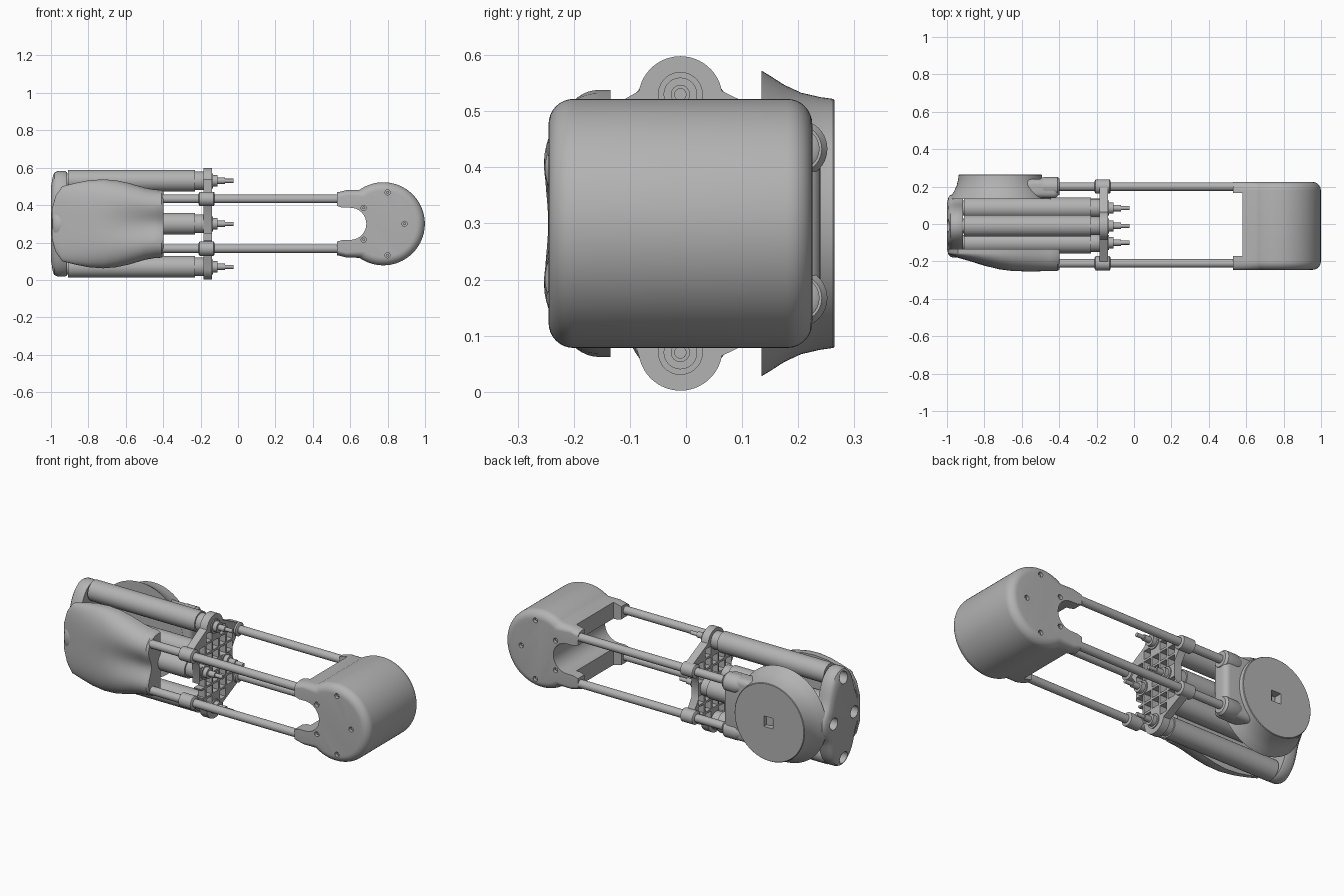
import bpy, bmesh, math
from mathutils import Vector

cube = bpy.data.objects.get("Cube")
if cube:
    bpy.data.objects.remove(cube)

gray = bpy.data.materials.new("plain_gray")
gray.use_nodes = True
gray.diffuse_color = (0.45, 0.45, 0.45, 1)
gray.node_tree.nodes["Principled BSDF"].inputs["Base Color"].default_value = gray.diffuse_color

MID = 0.3                                    # height of the long axis
MOTORS = [(-0.01, 0.53), (-0.01, 0.07), (0.085, MID), (-0.1, MID)]
RODS = [(y, MID + s * 0.133) for y in (-0.21, 0.2) for s in (-1, 1)]
parts = []


def finish(name, bm):
    bmesh.ops.recalc_face_normals(bm, faces=bm.faces)
    mesh = bpy.data.meshes.new(name)
    bm.to_mesh(mesh)
    bm.free()
    mesh.materials.append(gray)
    obj = bpy.data.objects.new(name, mesh)
    bpy.context.collection.objects.link(obj)
    parts.append(obj)
    return obj


def add_loft(bm, rings):
    """Skin closed rings of equal length and cap both ends."""
    rows = [[bm.verts.new(p) for p in ring] for ring in rings]
    n = len(rows[0])
    for a, b in zip(rows, rows[1:]):
        for i in range(n):
            j = (i + 1) % n
            bm.faces.new((a[i], a[j], b[j], b[i]))
    bm.faces.new(rows[0])
    bm.faces.new(rows[-1])


def loft(name, rings):
    bm = bmesh.new()
    add_loft(bm, rings)
    return finish(name, bm)


def circle(axis, u, v, pos, r, n=40):
    pts = []
    for i in range(n):
        a = math.tau * i / n
        p, q = u + r * math.cos(a), v + r * math.sin(a)
        pts.append((pos, p, q) if axis == "x" else (p, pos, q))
    return pts


def turned(name, axis, spots, profile, n=40):
    """Round parts along an axis; the profile lists (position, radius)."""
    bm = bmesh.new()
    for u, v in spots:
        add_loft(bm, [circle(axis, u, v, pos, r, n) for pos, r in profile])
    return finish(name, bm)


def boxes(name, items):
    bm = bmesh.new()
    for low, high in items:
        low, high = Vector(low), Vector(high)
        made = bmesh.ops.create_cube(bm, size=1)["verts"]
        bmesh.ops.scale(bm, vec=high - low, verts=made)
        bmesh.ops.translate(bm, vec=(low + high) / 2, verts=made)
    return finish(name, bm)


def apply(obj, mod):
    bpy.context.view_layer.objects.active = obj
    bpy.ops.object.modifier_apply(modifier=mod.name)


def cut(obj, cutter):
    mod = obj.modifiers.new("cut", "BOOLEAN")
    mod.operation, mod.solver, mod.object = "DIFFERENCE", "EXACT", cutter
    apply(obj, mod)
    parts.remove(cutter)
    bpy.data.objects.remove(cutter)


def arc(cx, cz, r, start, end, n):
    angles = [math.radians(start + (end - start) * i / n) for i in range(n + 1)]
    return [(cx + r * math.cos(a), cz + r * math.sin(a)) for a in angles]


# Round head with two forked necks and a rounded notch
def head_ring(y, inset):
    top = 0.18 - inset * 0.6
    pts = [(0.58, top)] + arc(0.777, 0, 0.222 - inset, 125, -125, 56)
    pts += [(0.58, -top), (0.53, -top + 0.012), (0.53, -0.095), (0.56, -0.086)]
    pts += arc(0.6, 0, 0.086, -90, 90, 20) + [(0.56, 0.086), (0.53, 0.095), (0.53, top - 0.012)]
    return [(x, y, MID + z) for x, z in pts]


rings = []
for i in range(9):
    a = math.pi / 2 * i / 8
    rings.append(head_ring(-0.2 - 0.045 * math.cos(a), 0.045 * (1 - math.sin(a))))
for i in range(9):
    a = math.pi / 2 * i / 8
    rings.append(head_ring(0.18 + 0.045 * math.sin(a), 0.045 * (1 - math.cos(a))))
head = loft("round_head", rings)
cut(head, boxes("fork_cutter", [((0.4, -0.17, 0), (0.58, 0.165, 0.7))]))
SCREWS = [(0.8, 0.468), (0.8, 0.132), (0.89, MID), (0.672, 0.385), (0.672, 0.215)]
for y0, y1 in ((-0.3, -0.225), (0.205, 0.3)):
    cut(head, turned("screw_hole_cutter", "y", SCREWS, [(y0, 0.014), (y1, 0.014)], 16))
for y0, y1 in ((-0.226, -0.234), (0.206, 0.214)):
    turned("screw_heads", "y", SCREWS, [(y0, 0.008), (y1, 0.008)], 6)

# Four long rods with their collars
turned("long_rods", "x", RODS, [(-0.6, 0.023), (0.58, 0.023)], 24)
turned("rod_collars", "x", RODS,
       [(-0.21, 0.03), (-0.205, 0.038), (-0.13, 0.038), (-0.125, 0.03)], 28)

# Four long motors in a diamond, with shafts and nuts
turned("motors", "x", MOTORS, [(-0.95, 0.04), (-0.91, 0.04), (-0.908, 0.058),
                               (-0.23, 0.058), (-0.23, 0.05), (-0.185, 0.05)])
turned("shaft_bosses", "x", MOTORS, [(-0.19, 0.04), (-0.134, 0.04), (-0.134, 0.03), (-0.11, 0.03)], 28)
turned("shafts", "x", MOTORS, [(-0.12, 0.017), (-0.07, 0.017), (-0.07, 0.011), (-0.025, 0.011)], 16)

# Lattice plate that carries motors and rods
half = [(0.15, -0.05), (0.15, 0.05), (0.185, 0.1), (0.2, 0.17)]
outline = half + arc(-0.01, 0.223, 0.075, 10, 170, 24) + [(-y, z) for y, z in reversed(half)]
outline += arc(-0.01, -0.223, 0.075, 190, 350, 24) + [(0.2, -0.17), (0.185, -0.1)]
plate = loft("lattice_plate", [[(x, y, MID + z) for y, z in outline] for x in (-0.185, -0.14)])
cells = []
for i in range(-2, 3):
    for j in range(-3, 4):
        y, z = i * 0.062, MID + j * 0.062
        clear = all(math.hypot(y - u, z - v) > 0.064 for u, v in MOTORS)
        if clear and abs(i) * 0.5 + abs(j) < 4:
            cells.append(((-0.3, y - 0.025, z - 0.025), (0, y + 0.025, z + 0.025)))
cut(plate, boxes("cell_cutter", cells))


# Bulging front cover with a ridge leading to each rod
def cover_ring(x, h, depth, valley):
    pts = []
    for i in range(37):
        t = -math.cos(math.pi * i / 36)
        bulge = math.sqrt(max(0, 1 - abs(t) ** 3.5)) - valley * math.exp(-(t / 0.4) ** 2)
        pts.append((x, -0.155 - depth * bulge, MID + h * t))
    return pts + [(x, -0.135, MID + h), (x, -0.135, MID - h)]


COVER = [(-0.995, 0.08, 0.005, 0), (-0.975, 0.15, 0.012, 0), (-0.94, 0.2, 0.026, 0),
         (-0.87, 0.218, 0.046, 0), (-0.8, 0.232, 0.068, 0), (-0.72, 0.238, 0.09, 0.04),
         (-0.65, 0.232, 0.103, 0.12), (-0.58, 0.217, 0.108, 0.22), (-0.5, 0.193, 0.11, 0.32),
         (-0.45, 0.184, 0.11, 0.36), (-0.41, 0.181, 0.11, 0.38), (-0.398, 0.172, 0.1, 0.38)]
loft("front_cover", [cover_ring(*c) for c in COVER])


# Lobed end cap with one opening per motor
def cap_ring(x, scale):
    pts = []
    for i in range(96):
        a = math.tau * i / 96
        r = 0.15 + 0.132 * abs(math.sin(a)) ** 6 + 0.02 * math.cos(a) ** 4
        pts.append((x, -0.01 + scale * r * math.cos(a), MID + scale * r * math.sin(a)))
    return pts


cap = loft("end_cap", [cap_ring(*c) for c in
                       [(-0.915, 0.98), (-0.925, 1), (-0.965, 1), (-0.982, 0.97), (-0.992, 0.9), (-1, 0.72)]])
cut(cap, turned("opening_cutter", "x", MOTORS, [(-1.1, 0.034), (-0.95, 0.034)], 28))

# Flared round joint on the back, its pocket and its neck
joint = turned("back_joint", "y", [(-0.715, MID)],
               [(0.135, 0.272), (0.15, 0.263), (0.175, 0.247), (0.205, 0.233), (0.24, 0.225),
                (0.262, 0.222), (0.265, 0.219)], 80)
cut(joint, boxes("pocket_cutter", [((-0.74, 0.22, 0.27), (-0.68, 0.3, 0.33))]))
neck = boxes("back_neck", [((-0.72, 0.138, 0.12), (-0.4, 0.24, 0.48))])
bevel = neck.modifiers.new("round", "BEVEL")
bevel.width, bevel.segments = 0.03, 5
apply(neck, bevel)
turned("back_rod_sockets", "x", RODS[2:],
       [(-0.52, 0.035), (-0.48, 0.052), (-0.41, 0.052), (-0.397, 0.042)])

# Smooth curved surfaces, keep corners crisp
bpy.ops.object.select_all(action="DESELECT")
for obj in parts:
    obj.select_set(True)
bpy.context.view_layer.objects.active = parts[0]
bpy.ops.object.shade_smooth_by_angle(angle=math.radians(35))
